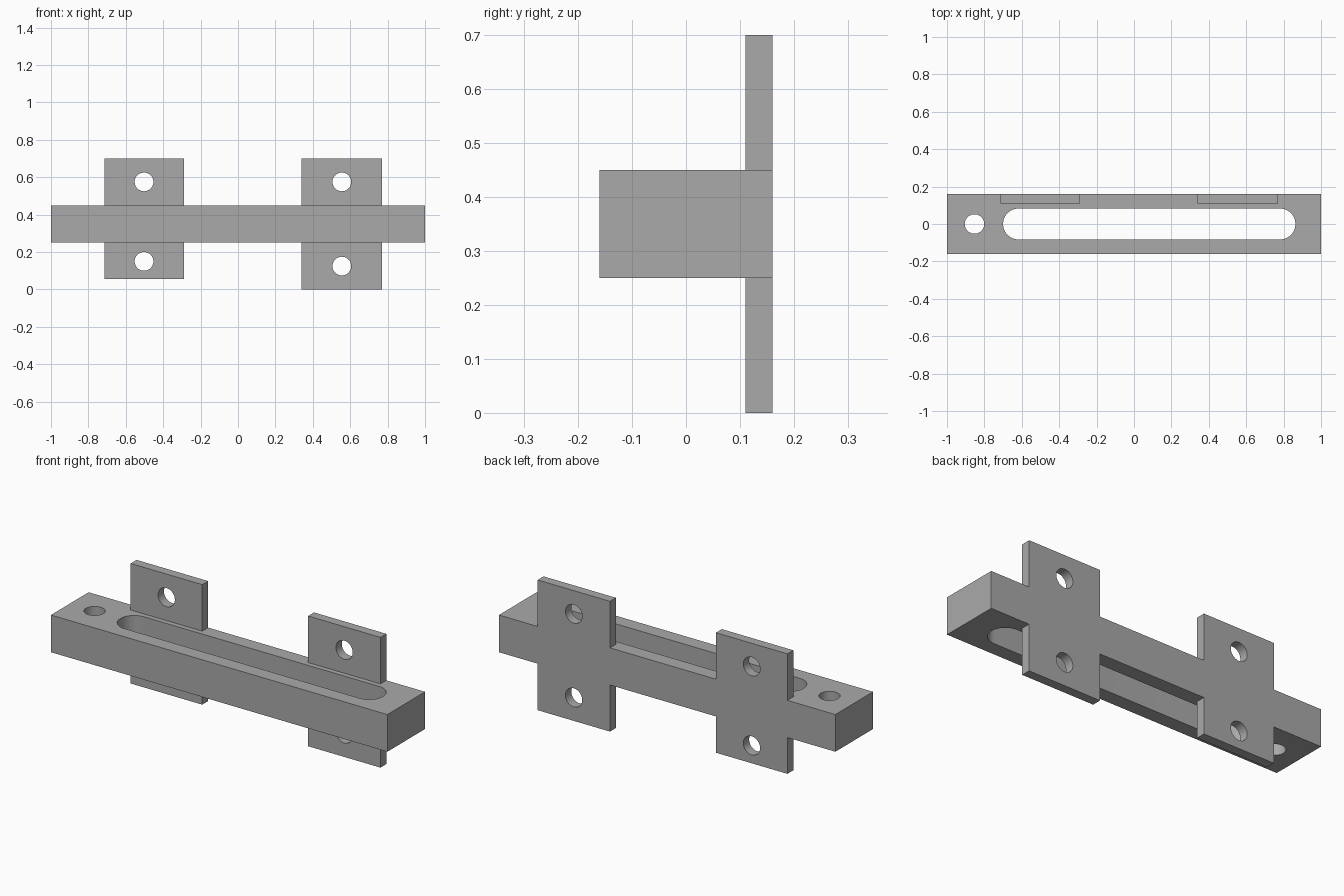
import bpy
import bmesh
from math import cos, sin, pi, radians
from mathutils import Matrix, Vector

default = bpy.data.objects.get("Cube")
if default:
    bpy.data.objects.remove(default, do_unlink=True)

grey = bpy.data.materials.new("plain_grey")
grey.use_nodes = True
colour = (0.4, 0.4, 0.4, 1)
grey.diffuse_color = colour
grey.node_tree.nodes["Principled BSDF"].inputs["Base Color"].default_value = colour


def to_object(name, bm):
    bmesh.ops.recalc_face_normals(bm, faces=bm.faces)
    mesh = bpy.data.meshes.new(name)
    bm.to_mesh(mesh)
    bm.free()
    mesh.materials.append(grey)
    obj = bpy.data.objects.new(name, mesh)
    bpy.context.collection.objects.link(obj)
    return obj


def box(name, low, high):
    low, high = Vector(low), Vector(high)
    bm = bmesh.new()
    bmesh.ops.create_cube(bm, size=1)
    for v in bm.verts:
        v.co = [l if c < 0 else h for c, l, h in zip(v.co, low, high)]
    return to_object(name, bm)


def rounded_cutter(name, x0, x1, radius, centre, along_y=False, steps=24):
    """Upright prism with semicircular ends at x0 and x1; a cylinder if they match."""
    points = []
    for x, start in ((x1, -pi / 2), (x0, pi / 2)):
        for i in range(steps + 1):
            a = start + pi * i / steps
            points.append((x + radius * cos(a), radius * sin(a), -1))
    bm = bmesh.new()
    face = bm.faces.new([bm.verts.new(p) for p in points])
    bmesh.ops.remove_doubles(bm, verts=bm.verts, dist=0.0001)
    extruded = bmesh.ops.extrude_face_region(bm, geom=list(bm.faces))["geom"]
    top = [g for g in extruded if isinstance(g, bmesh.types.BMVert)]
    bmesh.ops.translate(bm, verts=top, vec=(0, 0, 2))
    if along_y:
        bm.transform(Matrix.Rotation(radians(90), 4, "X"))
    bm.transform(Matrix.Translation((0, 0, centre)))
    return to_object(name, bm)


def combine(target, other, operation):
    mod = target.modifiers.new(other.name, "BOOLEAN")
    mod.operation = operation
    mod.solver = "EXACT"
    mod.object = other
    bpy.context.view_layer.objects.active = target
    bpy.ops.object.modifier_apply(modifier=mod.name)
    bpy.data.objects.remove(other, do_unlink=True)


# Main bar
bar = box("slotted_mounting_bar", (-1, -0.16, 0.25), (1, 0.16, 0.45))

# Mounting plates flush with the back, each with an upper and lower screw hole
plates = (("right", -0.715, -0.29, 0.055, 0.15), ("left", 0.34, 0.77, 0, 0.125))
for side, x0, x1, bottom, low_hole in plates:
    combine(bar, box(side + "_plate", (x0, 0.11, bottom), (x1, 0.16, 0.7)), "UNION")
for side, x0, x1, bottom, low_hole in plates:
    mid = (x0 + x1) / 2
    for z in (low_hole, 0.575):
        combine(bar, rounded_cutter("screw_hole", mid, mid, 0.05, z, True), "DIFFERENCE")

# Long slot and round hole through the bar
combine(bar, rounded_cutter("slot", -0.617, 0.78, 0.083, 0.35), "DIFFERENCE")
combine(bar, rounded_cutter("end_hole", -0.853, -0.853, 0.052, 0.35), "DIFFERENCE")

bpy.ops.object.select_all(action="DESELECT")
bar.select_set(True)
bpy.context.view_layer.objects.active = bar
bpy.ops.object.shade_smooth_by_angle(angle=radians(30))
